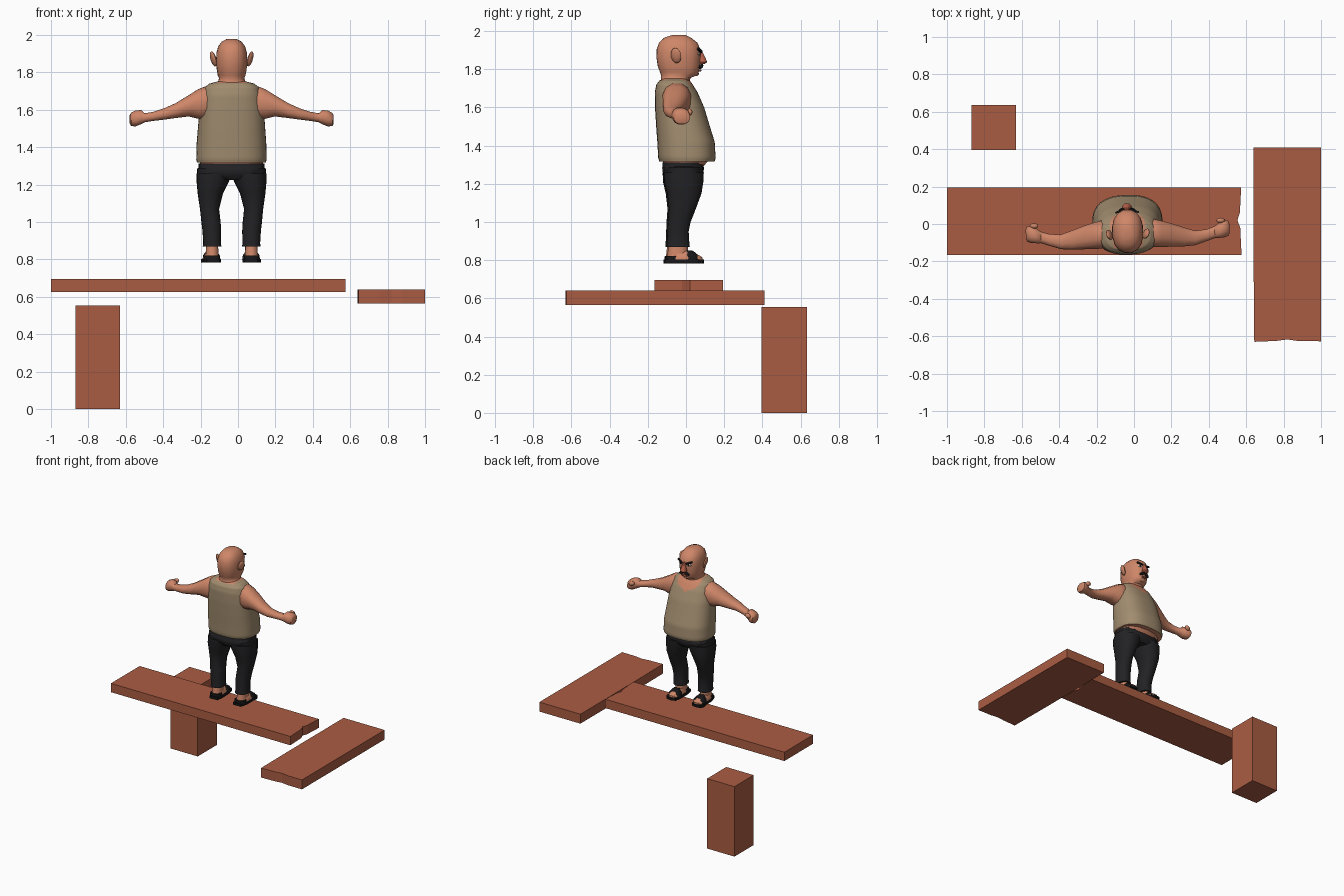
import bpy, bmesh, math
from mathutils import Matrix, Vector

cube = bpy.data.objects.get("Cube")
if cube:
    bpy.data.objects.remove(cube, do_unlink=True)


def material(name, rgb):
    m = bpy.data.materials.new(name)
    m.use_nodes = True
    m.diffuse_color = (*rgb, 1)
    m.node_tree.nodes["Principled BSDF"].inputs["Base Color"].default_value = (*rgb, 1)
    return m


BRICK = material("brick_brown", (.40, .107, .055))
SKIN = material("tan_skin", (.62, .24, .14))
SHIRT = material("khaki_cloth", (.36, .265, .16))
PANTS = material("charcoal_cloth", (.016, .016, .018))
BLACK = material("black", (.008, .008, .009))
RED = material("ruddy_skin", (.48, .12, .07))
WHITE = material("eye_white", (.7, .65, .58))


def finish(name, bm, mats, rule=None, figure=True, angle=45):
    """Turn a bmesh into a shaded object; figure parts share one stance."""
    bmesh.ops.recalc_face_normals(bm, faces=bm.faces)
    if rule:
        for f in bm.faces:
            f.material_index = rule(f.calc_center_median(), f.normal)
    me = bpy.data.meshes.new(name)
    bm.to_mesh(me)
    bm.free()
    for m in mats:
        me.materials.append(m)
    ob = bpy.data.objects.new(name, me)
    bpy.context.collection.objects.link(ob)
    if figure:
        ob.location.x = -.035
        ob.rotation_euler.z = math.radians(1.7)
    if angle:
        bpy.ops.object.select_all(action='DESELECT')
        ob.select_set(True)
        bpy.context.view_layer.objects.active = ob
        bpy.ops.object.shade_smooth_by_angle(angle=math.radians(angle))
    return ob


def loft(name, rings, mats, axis='z', side=1, n=14, power=2.3, sub=1, rule=None, angle=45):
    """Skin rounded rings given as (height, a_min, a_max, b_min, b_max)."""
    keys = [rings[0]]
    for r, s in zip(rings, rings[1:]):
        keys += [[p + (q - p) * k / sub for p, q in zip(r, s)] for k in range(1, sub + 1)]
    bm = bmesh.new()
    loops = []
    for t, a0, a1, b0, b1 in keys:
        loop = []
        for i in range(n):
            w = math.tau * (i + .5) / n
            c, s = math.cos(w), math.sin(w)
            a = (a0 + a1) / 2 + (a1 - a0) / 2 * math.copysign(abs(c) ** (2 / power), c)
            b = (b0 + b1) / 2 + (b1 - b0) / 2 * math.copysign(abs(s) ** (2 / power), s)
            co = (a * side, b, t) if axis == 'z' else (t * side, a, b)
            loop.append(bm.verts.new(co))
        loops.append(loop)
    for lo, hi in zip(loops, loops[1:]):
        for i in range(n):
            j = (i + 1) % n
            bm.faces.new((lo[i], lo[j], hi[j], hi[i]))
    bm.faces.new(loops[0])
    bm.faces.new(loops[-1])
    return finish(name, bm, mats, rule, angle=angle)


def prism(name, outline, z0, z1, mat, figure=False):
    bm = bmesh.new()
    base = bm.faces.new([bm.verts.new((x, y, z0)) for x, y in outline])
    top = bmesh.ops.extrude_face_region(bm, geom=[base])["geom"]
    bmesh.ops.translate(bm, vec=(0, 0, z1 - z0),
                        verts=[v for v in top if isinstance(v, bmesh.types.BMVert)])
    return finish(name, bm, [mat], figure=figure, angle=0)


def blob(name, loc, size, mat, turn=(0, 0, 0), box=False):
    """Small box or rounded lump of the given full size."""
    bm = bmesh.new()
    if box:
        bmesh.ops.create_cube(bm, size=1)
    else:
        bmesh.ops.create_uvsphere(bm, u_segments=10, v_segments=7, radius=.5)
    rot = Matrix.Identity(4)
    for angle, ax in zip(turn, 'XYZ'):
        rot = Matrix.Rotation(math.radians(angle), 4, ax) @ rot
    bm.transform(Matrix.Translation(loc) @ rot @ Matrix.Diagonal((*size, 1)))
    return finish(name, bm, [mat])


# Planks with chipped ends, and the post
prism("long_plank", [(-1, -.165), (.575, -.165), (.568, -.02), (.553, .02), (.566, .06),
                     (.573, .195), (-1, .195)], .625, .695, BRICK)
prism("cross_plank", [(.643, -.63), (.76, -.625), (.82, -.617), (.88, -.626), (1, -.627),
                      (1, .41), (.64, .41), (.64, -.28)], .565, .64, BRICK)
prism("post", [(-.87, .395), (-.63, .395), (-.63, .635), (-.87, .635)], 0, .555, BRICK)


# Tank top: skin shows in the neckline and under the hem
def shirt_rule(c, n):
    scoop = c.y > -.03 and (c.x / .095) ** 2 + ((c.z - 1.755) / .085) ** 2 < 1
    nape = c.z > 1.742 and abs(c.x) < .08
    return 1 if scoop or nape or n.z < -.9 else 0


shirt = [(1.318, .184, -.14, .15), (1.335, .188, -.145, .155), (1.42, .186, -.15, .15),
         (1.5, .18, -.156, .125), (1.6, .172, -.162, .095), (1.68, .158, -.163, .06),
         (1.72, .145, -.155, .035), (1.74, .12, -.14, .02), (1.752, .075, -.12, 0)]
loft("tank_top", [(z, -w, w, b, f) for z, w, b, f in shirt], [SHIRT, SKIN],
     n=48, power=2.5, sub=5, rule=shirt_rule)

# Belly and trouser seat
loft("belly", [(1.29, -.165, .165, -.115, .09), (1.33, -.175, .175, -.125, .125)], [SKIN])
loft("trouser_seat", [(1.225, -.1, .1, -.1, .07), (1.25, -.187, .187, -.12, .09),
                      (1.285, -.186, .186, -.125, .095), (1.29, -.178, .178, -.122, .092),
                      (1.312, -.178, .178, -.122, .092)], [PANTS], power=2.6)

leg = [(.87, .054, .156, -.107, .018), (.885, .057, .153, -.105, .016),
       (.95, .055, .157, -.102, .012), (1.0, .058, .163, -.1, .022),
       (1.07, .066, .17, -.095, .05), (1.15, .045, .182, -.105, .08),
       (1.21, .015, .188, -.12, .09), (1.26, -.005, .188, -.122, .093)]
arm = [(.09, -.12, .01, 1.57, 1.715), (.14, -.13, .025, 1.545, 1.728),
       (.18, -.13, .015, 1.55, 1.712), (.23, -.13, 0, 1.563, 1.68),
       (.3, -.13, -.025, 1.555, 1.637), (.36, -.125, -.045, 1.547, 1.61),
       (.42, -.105, -.04, 1.54, 1.59), (.465, -.09, -.025, 1.533, 1.582),
       (.485, -.09, -.01, 1.522, 1.6), (.515, -.088, .008, 1.51, 1.597),
       (.538, -.08, .005, 1.512, 1.585), (.545, -.065, -.015, 1.525, 1.572)]
sole = [(.068, -.115), (.135, -.115), (.15, -.06), (.152, .02), (.16, .06), (.145, .085),
        (.1, .092), (.07, .08), (.06, .03), (.058, -.06)]

for side, tag in ((-1, "left"), (1, "right")):
    # Limbs
    loft(tag + "_trouser_leg", leg, [PANTS], side=side, n=12)
    loft(tag + "_arm", arm, [SKIN], axis='x', side=side, n=12)
    blob(tag + "_thumb", (side * .5, .004, 1.575), (.05, .03, .035), SKIN, (0, side * 25, 0))
    # Foot and sandal
    loft(tag + "_ankle", [(.8, .067, .143, -.105, .0), (.835, .07, .14, -.1, .01),
                          (.88, .072, .138, -.095, .005)], [SKIN], side=side, n=10)
    loft(tag + "_foot", [(.8, .064, .15, -.1, .085), (.815, .064, .15, -.1, .084),
                         (.833, .073, .14, -.09, .055), (.848, .08, .13, -.08, .02)],
         [SKIN], side=side, n=12, power=2.8)
    prism(tag + "_sandal_sole", [(side * x, y) for x, y in sole], .783, .803, BLACK, True)
    loft(tag + "_sandal_strap", [(.8, .058, .154, .0, .06), (.824, .062, .15, .0, .058),
                                 (.84, .075, .138, .0, .045), (.85, .085, .128, .0, .03)],
         [BLACK], side=side, n=12, power=5)
    loft(tag + "_heel_strap", [(.8, .062, .148, -.11, -.04), (.822, .064, .146, -.108, -.04)],
         [BLACK], side=side, n=10, power=3)
    # Ear
    blob(tag + "_ear", (side * .098, -.055, 1.872), (.026, .058, .084), SKIN, (0, side * 16, -side * 22))
    # Eye, pupil, brow, moustache half
    blob(tag + "_eye", (side * .037, .068, 1.881), (.034, .008, .016), WHITE, (0, 0, -side * 22))
    blob(tag + "_pupil", (side * .035, .071, 1.881), (.014, .008, .014), BLACK, (0, 0, -side * 22))
    blob(tag + "_brow", (side * .039, .071, 1.9), (.05, .009, .013), BLACK,
         (0, -side * 20, -side * 24), box=True)
    blob(tag + "_moustache", (side * .022, .078, 1.815), (.052, .022, .02), BLACK,
         (0, side * 24, -side * 18))

# Neck and head
head = [(1.71, .085, -.135, .01), (1.755, .073, -.132, .025), (1.768, .068, -.132, .058),
        (1.785, .075, -.138, .068), (1.82, .081, -.15, .074), (1.86, .084, -.156, .076),
        (1.905, .082, -.155, .077), (1.94, .072, -.142, .06), (1.965, .053, -.115, .028),
        (1.979, .026, -.075, -.0)]
loft("head", [(z, -w, w, b, f) for z, w, b, f in head], [SKIN], n=16)
loft("nose", [(1.828, -.02, .02, .06, .1), (1.838, -.025, .025, .06, .112),
              (1.855, -.018, .018, .06, .105), (1.9, -.01, .01, .06, .082)], [RED], n=8)
blob("lower_lip", (0, .073, 1.793), (.045, .016, .012), RED)
blob("chin", (0, .05, 1.777), (.07, .035, .026), SKIN)
